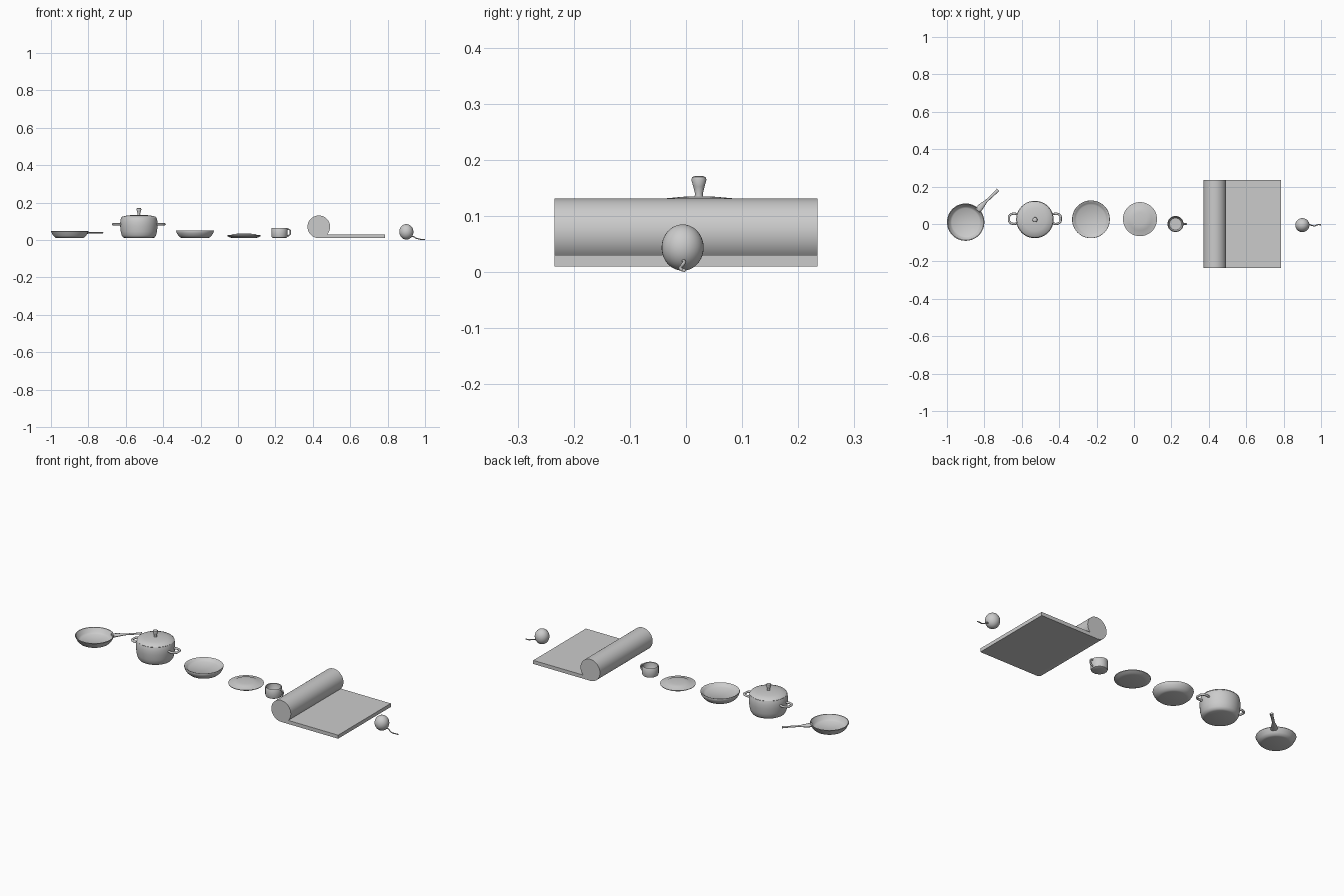
import bpy, bmesh
from math import sin, cos, pi

if "Cube" in bpy.data.objects:
    bpy.data.objects.remove(bpy.data.objects["Cube"])


def finish(obj, angle=0.7):
    bpy.ops.object.select_all(action='DESELECT')
    obj.select_set(True)
    bpy.context.view_layer.objects.active = obj
    bpy.ops.object.shade_smooth_by_angle(angle=angle)
    return obj


def mesh_object(name, bm, location=(0, 0, 0)):
    bmesh.ops.recalc_face_normals(bm, faces=bm.faces)
    mesh = bpy.data.meshes.new(name)
    bm.to_mesh(mesh)
    bm.free()
    obj = bpy.data.objects.new(name, mesh)
    bpy.context.collection.objects.link(obj)
    obj.location = location
    return finish(obj)


def lathe(name, profile, x, y, sides=48):
    """Closed surface of revolution from (radius, z) points."""
    bm = bmesh.new()
    verts = [bm.verts.new((r, 0, z)) for r, z in profile]
    edges = [bm.edges.new(pair) for pair in zip(verts, verts[1:])]
    bmesh.ops.spin(bm, geom=verts + edges, cent=(0, 0, 0), axis=(0, 0, 1),
                   angle=2 * pi, steps=sides, use_duplicate=False)
    bmesh.ops.remove_doubles(bm, verts=bm.verts, dist=0.00005)
    return mesh_object(name, bm, (x, y, 0))


def tube(name, points, radius, location=(0, 0, 0), widths=None, flat=1):
    """Round tube along a smooth path, optionally tapered and flattened."""
    curve = bpy.data.curves.new(name, 'CURVE')
    curve.dimensions = '3D'
    curve.bevel_depth = radius
    curve.bevel_resolution = 3
    curve.resolution_u = 6
    curve.use_fill_caps = True
    spline = curve.splines.new('BEZIER')
    spline.bezier_points.add(len(points) - 1)
    for i, (bp, p) in enumerate(zip(spline.bezier_points, points)):
        bp.co = p
        bp.handle_left_type = bp.handle_right_type = 'AUTO'
        bp.radius = widths[i] if widths else 1
    obj = bpy.data.objects.new(name, curve)
    bpy.context.collection.objects.link(obj)
    obj.location = location
    obj.scale.z = flat
    bpy.ops.object.select_all(action='DESELECT')
    obj.select_set(True)
    bpy.context.view_layer.objects.active = obj
    bpy.ops.object.convert(target='MESH')
    return finish(bpy.context.view_layer.objects.active)


# Frying pan with a flat tapered handle
lathe("frying_pan", [(0, .010), (.068, .010), (.078, .013), (.088, .023), (.100, .046),
                     (.099, .049), (.096, .048), (.083, .026), (.074, .019), (0, .017)],
      -.90, .01)
tube("pan_handle", [(-.836, .072, 0), (-.815, .097, 0), (-.790, .122, 0), (-.755, .155, 0),
                    (-.726, .183, 0)], .01, (0, 0, .039),
     [1.9, 1.5, .75, .75, .95], .5)

# Cooking pot with lid, knob and side handles
PX, PY = -.53, .024
lathe("pot_body", [(0, .010), (.075, .010), (.085, .014), (.092, .025), (.097, .045),
                   (.100, .075), (.100, .095), (.097, .112), (.094, .120), (0, .120)], PX, PY)
lathe("pot_lid", [(0, .114), (.094, .114), (.096, .118), (.090, .124), (.062, .131),
                  (.030, .134), (0, .135)], PX, PY)
lathe("lid_knob", [(0, .130), (.008, .130), (.007, .140), (.010, .152), (.0135, .164),
                   (.012, .169), (.007, .171), (0, .1715)], PX, PY - .001, 24)
for side, name in ((-1, "left"), (1, "right")):
    tube("pot_handle_" + name,
         [(side * .092, -.024, 0), (side * .118, -.027, 0), (side * .136, -.016, 0),
          (side * .138, 0, 0), (side * .136, .016, 0), (side * .118, .027, 0),
          (side * .092, .024, 0)], .006, (PX, PY + .004, .084))

# Filled deep plate
lathe("deep_plate", [(0, .010), (.068, .010), (.078, .013), (.089, .023), (.097, .036),
                     (.101, .048), (.100, .052), (.096, .051), (.086, .042), (.077, .036),
                     (0, .035)], -.23, .025)

# Shallow plate with a raised centre
lathe("shallow_plate", [(0, .010), (.060, .010), (.075, .013), (.090, .021), (.091, .024),
                        (.088, .025), (.068, .027), (.060, .031), (.035, .034), (0, .035)],
      .032, .026)

# Mug with a loop handle
lathe("mug", [(0, .010), (.034, .010), (.040, .013), (.043, .021), (.043, .062),
              (.041, .065), (.038, .063), (.037, .024), (.032, .018), (0, .017)], .222, 0, 40)
tube("mug_handle", [(.038, 0, .056), (.051, 0, .056), (.057, 0, .049), (.057, 0, .034),
                    (.051, 0, .025), (.038, 0, .023)], .0042, (.222, 0, 0))

# Partly rolled mat: rolled end joined to the flat sheet
bm = bmesh.new()
cx, cz, r, steps = .432, .0705, .0605, 56
start, stop = -.73, -pi / 2 + 2 * pi
profile = [(cx + r * cos(start + (stop - start) * i / steps),
            cz + r * sin(start + (stop - start) * i / steps)) for i in range(steps + 1)]
profile += [(.787, .010), (.787, .030)]
face = bm.faces.new([bm.verts.new((x, -.234, z)) for x, z in profile])
ext = bmesh.ops.extrude_face_region(bm, geom=[face], use_keep_orig=True)
bmesh.ops.translate(bm, vec=(0, .468, 0),
                    verts=[v for v in ext["geom"] if isinstance(v, bmesh.types.BMVert)])
mesh_object("rolled_mat", bm)

# Ball with a trailing string
bpy.ops.mesh.primitive_uv_sphere_add(segments=32, ring_count=20, radius=1,
                                     location=(.9, -.006, .0435))
ball = bpy.context.object
ball.name = "ball"
ball.scale = (.0378, .0375, .0412)
finish(ball)
tube("string", [(.925, -.006, .020), (.938, -.003, .018), (.952, -.008, .010),
                (.966, -.010, .006), (.982, -.004, .003), (1.0, -.004, .003)], .003)
